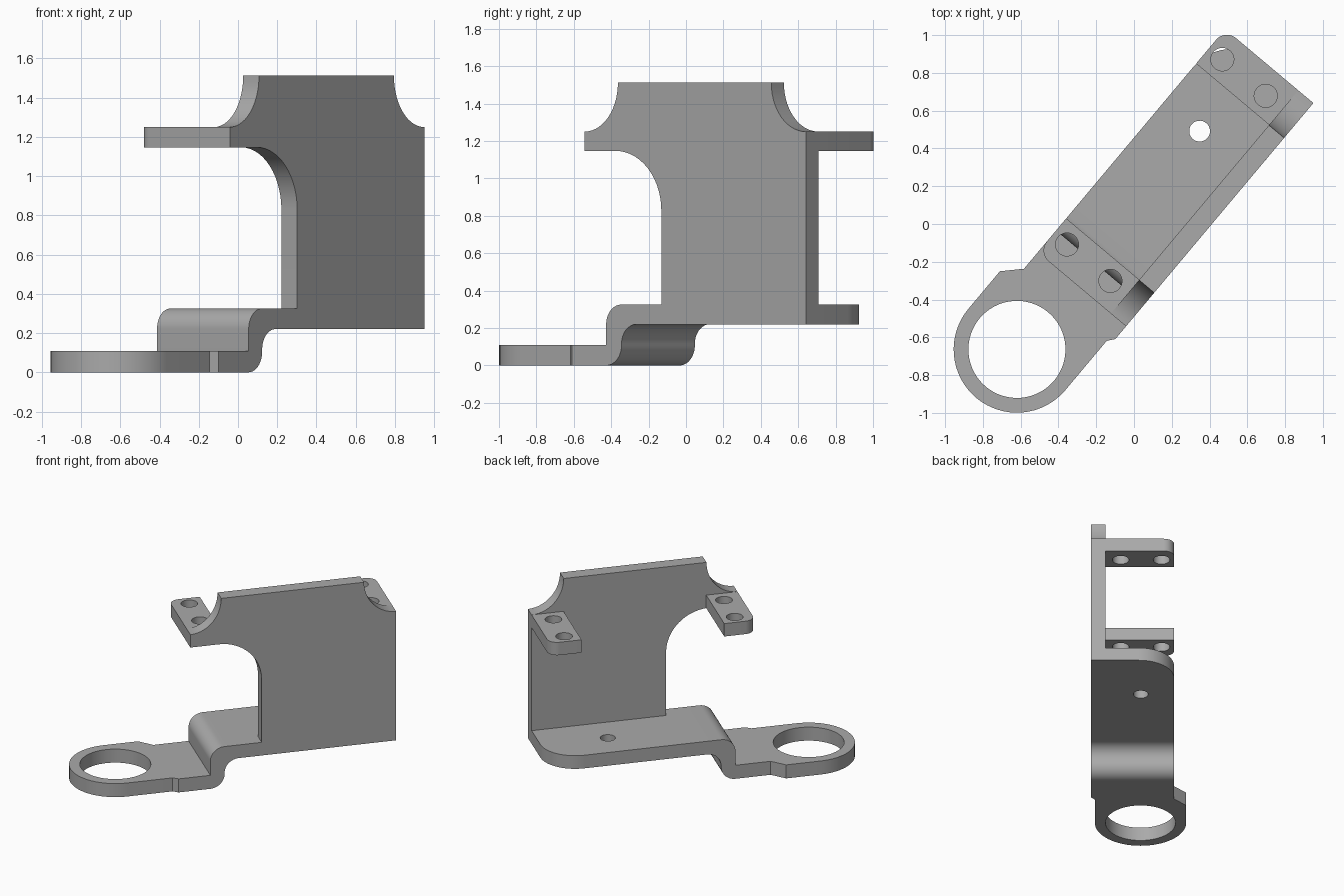
import bpy, bmesh, math
from mathutils import Matrix

if "Cube" in bpy.data.objects:
    bpy.data.objects.remove(bpy.data.objects["Cube"])

metal = bpy.data.materials.new("bracket grey")
metal.diffuse_color = (0.4, 0.4, 0.4, 1)
metal.use_nodes = True
metal.node_tree.nodes["Principled BSDF"].inputs["Base Color"].default_value = metal.diffuse_color
TURN = Matrix.Rotation(math.radians(50), 4, 'Z')      # bracket lies diagonally
UPRIGHT = Matrix.Rotation(math.radians(90), 4, 'X')   # profile y becomes height

# Bracket frame: s along the length, t across the width
T0, T1, TI = -0.316, 0.294, -0.211    # outer face, free edge, inner face of the wall
S_LUG, S_END = -0.442, 1.101          # two ends of the upper part
S_WALL = 0.093                        # front edge of the wall
RING_S, RING_T, RING_R = -0.907, 0.048, 0.335


def arc(cx, cy, r, a0, a1, ry=None, n=14):
    """Points on an arc, angles in degrees."""
    pts = []
    for i in range(n + 1):
        a = math.radians(a0 + (a1 - a0) * i / n)
        pts.append((cx + r * math.cos(a), cy + (ry or r) * math.sin(a)))
    return pts


def hole(cx, cy, r, n=40):
    return arc(cx, cy, r, 0, -360, n=n)[:-1]


def slab(name, outline, holes, lo, hi, upright=False):
    """Filled outline with holes, thickened from lo to hi."""
    curve = bpy.data.curves.new(name, 'CURVE')
    curve.dimensions = '2D'
    curve.fill_mode = 'BOTH'
    curve.extrude = (hi - lo) / 2
    for pts in [outline] + holes:
        sp = curve.splines.new('POLY')
        sp.points.add(len(pts) - 1)
        for p, (x, y) in zip(sp.points, pts):
            p.co = (x, y, 0, 1)
        sp.use_cyclic_u = True
    ob = bpy.data.objects.new(name, curve)
    bpy.context.collection.objects.link(ob)
    bpy.ops.object.select_all(action='DESELECT')
    ob.select_set(True)
    bpy.context.view_layer.objects.active = ob
    bpy.ops.object.convert(target='MESH')
    ob = bpy.context.view_layer.objects.active
    mid = (lo + hi) / 2
    place = Matrix.Translation((0, mid, 0)) @ UPRIGHT if upright else Matrix.Translation((0, 0, mid))
    bm = bmesh.new()
    bm.from_mesh(ob.data)
    bmesh.ops.remove_doubles(bm, verts=bm.verts, dist=0.0005)
    bmesh.ops.transform(bm, matrix=TURN @ place, verts=bm.verts)
    bmesh.ops.recalc_face_normals(bm, faces=bm.faces)
    bm.to_mesh(ob.data)
    bm.free()
    ob.data.materials.clear()
    ob.data.materials.append(metal)
    bpy.ops.object.shade_smooth_by_angle(angle=math.radians(30))
    return ob


# Upright wall with scooped upper corners and a rounded cutout below the front arm
wall = [(S_WALL, 0.22), (S_END, 0.22), (S_END, 1.25)]
wall += arc(S_END, 1.512, 0.241, 270, 180, ry=0.262)
wall += arc(S_LUG, 1.512, 0.232, 0, -90, ry=0.262)
wall += [(S_LUG, 1.147)]
wall += arc(S_WALL - 0.32, 1.147 - 0.32, 0.32, 90, 0)
slab("upright_wall", wall, [], T0, TI, upright=True)

# Two drilled lugs at the top, each with its outer corner rounded
r = 0.075
front = [(-0.208, TI), (-0.208, T1)] + arc(S_LUG + r, T1 - r, r, 90, 180) + [(S_LUG, TI)]
back = [(0.862, TI), (S_END, TI)] + arc(S_END - r, T1 - r, r, 0, 90) + [(0.862, T1)]
for name, outline, s in (("front_lug", front, -0.311), ("back_lug", back, 0.968)):
    slab(name, outline, [hole(s, 0.202, 0.061), hole(s, -0.098, 0.061)], 1.147, 1.25)

# Base plate with one rounded corner and a small hole
base = [(-0.08, T0), (S_WALL, T0), (S_WALL, TI), (S_END, TI)]
base += arc(S_END - 0.26, T1 - 0.26, 0.26, 0, 90) + [(-0.08, T1)]
slab("base_plate", base, [hole(0.6, 0.05, 0.055)], 0.22, 0.325)

# Bent step joining the base plate to the ring plate
step = [(-0.292, 0.0)] + arc(-0.292, 0.107, 0.107, -90, 0)
step += arc(-0.08, 0.115, 0.105, 180, 90)
step += [(-0.08, 0.325)] + arc(-0.187, 0.22, 0.105, 90, 180) + [(-0.292, 0.108)]
slab("bent_step", step, [], T0, T1, upright=True)

# Ring plate: short neck, shoulders and rounded end around the large hole
ring = [(-0.292, T0), (-0.292, T1), (-0.556, T1), (-0.648, RING_T + RING_R)]
ring += arc(RING_S, RING_T, RING_R, 90, 270, n=32)
ring += [(-0.567, RING_T - RING_R), (-0.53, T0)]
slab("ring_plate", ring, [hole(RING_S, RING_T, 0.257, n=64)], 0.0, 0.108)
